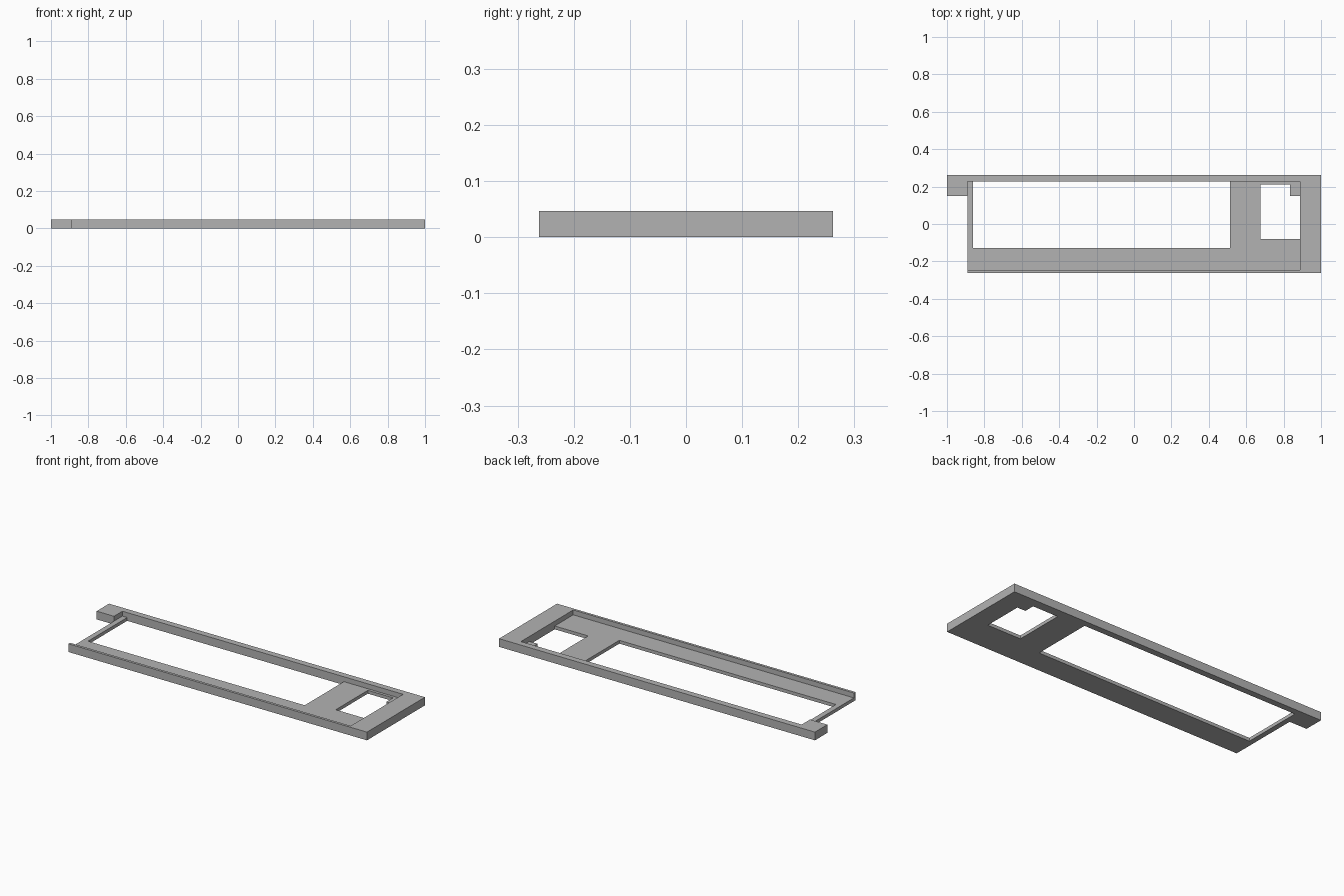
import bpy, bmesh

if "Cube" in bpy.data.objects:
    bpy.data.objects.remove(bpy.data.objects["Cube"])

# Grid lines where the plan or the height changes
XS = [-1.0, -0.89, -0.86, 0.512, 0.675, 0.835, 0.887, 1.0]
YS = [-0.262, -0.247, -0.128, -0.08, 0.15, 0.21, 0.226, 0.262]
ZS = [0.0, 0.019, 0.047]


def inside(x, y, box):
    x0, x1, y0, y1 = box
    return x0 < x < x1 and y0 < y < y1


LEFT_NOTCH = (-1.1, -0.89, -0.3, 0.15)
RECESS = (-0.89, 0.887, -0.247, 0.226)
WINDOW = (-0.86, 0.512, -0.128, 0.226)
SMALL_WINDOW = (0.675, 0.887, -0.08, 0.21)
CORNER_TAB = (0.835, 0.887, 0.15, 0.21)


def solid(x, y, z):
    """True where the frame has material."""
    if not inside(x, y, (-1, 1, -0.262, 0.262)) or not ZS[0] < z < ZS[-1]:
        return False
    if inside(x, y, LEFT_NOTCH) or inside(x, y, WINDOW):
        return False
    if inside(x, y, SMALL_WINDOW) and not inside(x, y, CORNER_TAB):
        return False
    # behind the tab the recess runs out to the open left end
    return not (inside(x, y, RECESS) and z > ZS[1])


def mid(values, i):
    """Centre of a grid cell, or a point beyond the ends."""
    if i < 0:
        return values[0] - 1
    if i >= len(values) - 1:
        return values[-1] + 1
    return (values[i] + values[i + 1]) / 2


AXES = (XS, YS, ZS)


def filled(cell):
    return solid(*(mid(AXES[a], cell[a]) for a in range(3)))


# Skin the filled cells, then merge the flat areas
bm = bmesh.new()
for i in range(len(XS) - 1):
    for j in range(len(YS) - 1):
        for k in range(len(ZS) - 1):
            cell = (i, j, k)
            if not filled(cell):
                continue
            for a in range(3):
                b, c = (a + 1) % 3, (a + 2) % 3
                for side in (0, 1):
                    near = list(cell)
                    near[a] += 1 if side else -1
                    if filled(near):
                        continue
                    ring = []
                    for db, dc in ((0, 0), (1, 0), (1, 1), (0, 1)):
                        p = [0, 0, 0]
                        p[a] = AXES[a][cell[a] + side]
                        p[b] = AXES[b][cell[b] + db]
                        p[c] = AXES[c][cell[c] + dc]
                        ring.append(bm.verts.new(p))
                    bm.faces.new(ring if side else ring[::-1])
bmesh.ops.remove_doubles(bm, verts=bm.verts[:], dist=0.0005)
bmesh.ops.dissolve_limit(bm, angle_limit=0.02, verts=bm.verts[:], edges=bm.edges[:])

mesh = bpy.data.meshes.new("bezel_frame")
bm.to_mesh(mesh)
bm.free()
frame = bpy.data.objects.new("bezel_frame", mesh)
bpy.context.collection.objects.link(frame)

# Single plain grey
grey = bpy.data.materials.new("plain grey")
grey.diffuse_color = (0.45, 0.45, 0.45, 1)
grey.use_nodes = True
grey.node_tree.nodes["Principled BSDF"].inputs["Base Color"].default_value = grey.diffuse_color
mesh.materials.append(grey)
